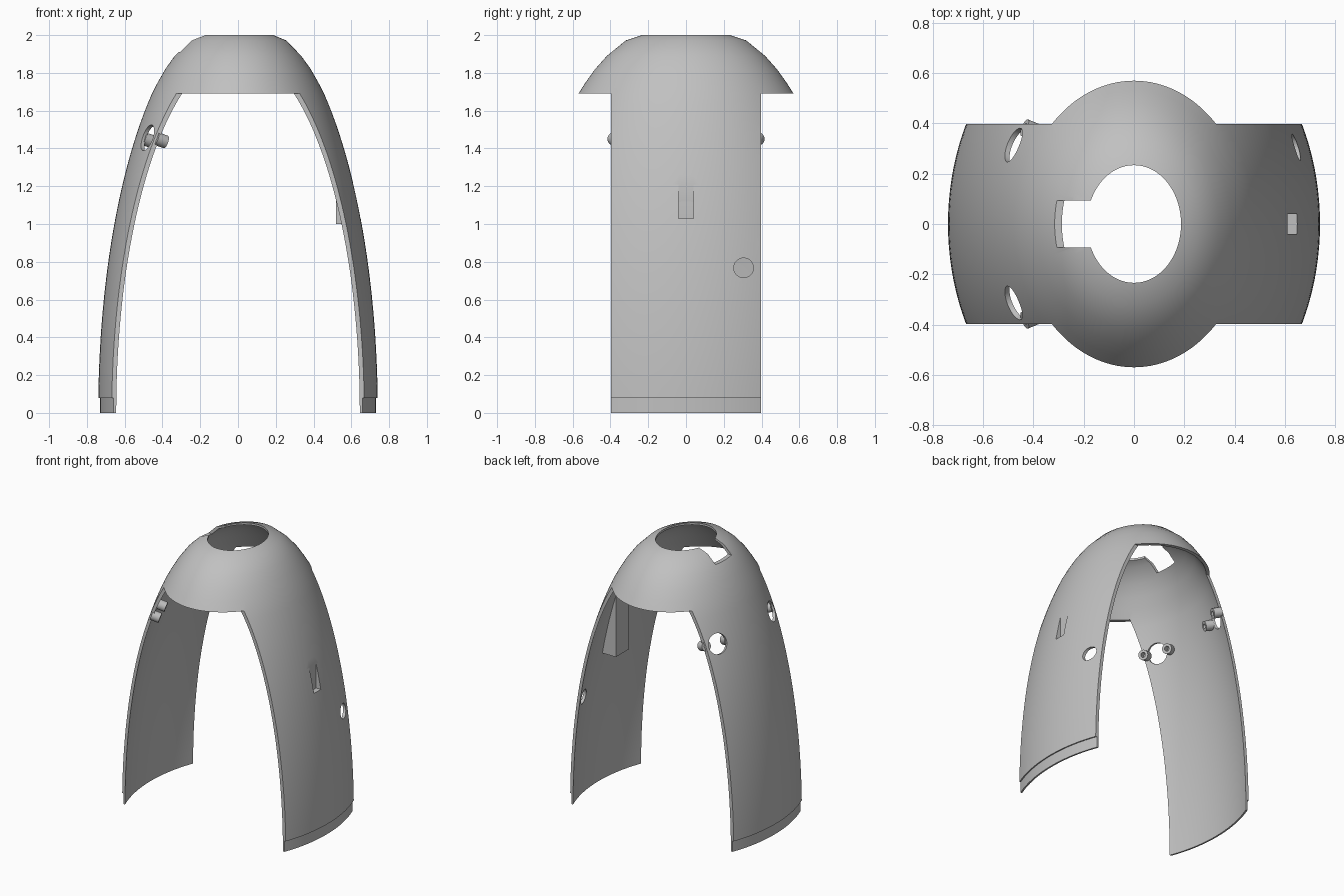
import bpy, bmesh, math
from mathutils import Vector, Matrix

cube = bpy.data.objects.get("Cube")
if cube:
    bpy.data.objects.remove(cube, do_unlink=True)

grey = bpy.data.materials.new("plain grey")
grey.use_nodes = True
colour = (0.53, 0.53, 0.53, 1)
grey.diffuse_color = colour
grey.node_tree.nodes["Principled BSDF"].inputs["Base Color"].default_value = colour

STRETCH = 1.25                      # depth of the oval dome relative to its width
BASE_R, APEX = 0.74, 2.145
HALF_DEPTH, ARCH_Z, LIP_Z = 0.397, 1.69, 0.08


def radius(z):
    return BASE_R * math.sqrt(1 - (z / APEX) ** 2)


def finish(bm, name):
    bmesh.ops.recalc_face_normals(bm, faces=bm.faces)
    mesh = bpy.data.meshes.new(name)
    bm.to_mesh(mesh)
    bm.free()
    mesh.materials.append(grey)
    obj = bpy.data.objects.new(name, mesh)
    bpy.context.collection.objects.link(obj)
    return obj


def lathe(name, profile, steps, matrix):
    """Revolve a closed (radius, height) profile around z."""
    bm = bmesh.new()
    rings = []
    for i in range(steps):
        a = math.tau * i / steps
        rings.append([bm.verts.new((r * math.cos(a), r * math.sin(a), z)) for r, z in profile])
    n = len(profile)
    for i, ring in enumerate(rings):
        other = rings[(i + 1) % steps]
        for j in range(n):
            k = (j + 1) % n
            bm.faces.new((ring[j], other[j], other[k], ring[k]))
    bm.transform(matrix)
    return finish(bm, name)


def box(name, low, high):
    low, high = Vector(low), Vector(high)
    bm = bmesh.new()
    size = high - low
    bmesh.ops.create_cube(bm, size=1, matrix=Matrix.Translation((low + high) / 2) @ Matrix.Diagonal((*size, 1)))
    return finish(bm, name)


def rod(name, centre, axis, r, length):
    bm = bmesh.new()
    turn = Vector(axis).to_track_quat("Z", "Y").to_matrix().to_4x4()
    bmesh.ops.create_cone(bm, cap_ends=True, segments=40, radius1=r, radius2=r, depth=length,
                          matrix=Matrix.Translation(centre) @ turn)
    return finish(bm, name)


def activate(obj):
    bpy.ops.object.select_all(action="DESELECT")
    obj.select_set(True)
    bpy.context.view_layer.objects.active = obj


def cut(obj, cutter):
    mod = obj.modifiers.new("cut", "BOOLEAN")
    mod.operation, mod.solver, mod.object = "DIFFERENCE", "EXACT", cutter
    activate(obj)
    bpy.ops.object.modifier_apply(modifier=mod.name)


def smooth(obj):
    activate(obj)
    bpy.ops.object.shade_smooth_by_angle(angle=math.radians(30))


# Dome shell, with a stepped lip at the foot and an open crown
heights = [LIP_Z + (ARCH_Z - LIP_Z) * i / 30 for i in range(31)]
crown = [(0.425, 1.75), (0.385, 1.82), (0.335, 1.89), (0.255, 1.972)]
side = [(radius(z), z) for z in heights] + crown
inner = [(r - 0.021, z - 0.008 * (z > ARCH_Z)) for r, z in side]
profile = [(0.731, 0), (0.731, LIP_Z)] + side + [(0.187, 2), (0.187, 1.985)]
profile += inner[::-1] + [(0.719, 0)]
shell = lathe("dome_shell", profile, 128, Matrix.Diagonal((1, STRETCH, 1, 1)))

# Cutters: front and back arches, crown notch, pocket and cable hole
pocket = box("pocket_cutter", (0.61, -0.04, 1.03), (0.9, 0.04, 1.4))
cutters = [
    box("front_arch_cutter", (-1, -1.5, -0.5), (1, -HALF_DEPTH, ARCH_Z)),
    box("back_arch_cutter", (-1, HALF_DEPTH, -0.5), (1, 1.5, ARCH_Z)),
    box("notch_cutter", (-0.5, -0.093, 1.91), (-0.1, 0.093, 2.2)),
    rod("cable_hole_cutter", (0.7, 0.305, 0.768), (1, 0, 0), 0.052, 0.5),
    pocket,
]

# Round windows on the right wall, each between two hollow screw posts
WIN_Y, WIN_Z = 0.315, 1.457
for s, label in ((-1, "front"), (1, "back")):
    a = radius(WIN_Z)

    def on_shell(y):
        return Vector((-a * math.sqrt(1 - (y / a / STRETCH) ** 2), s * y, WIN_Z))

    centre = on_shell(WIN_Y)
    normal = Vector((centre.x / BASE_R ** 2, centre.y / (BASE_R * STRETCH) ** 2, WIN_Z / APEX ** 2)).normalized()
    cutters.append(rod(label + "_window_cutter", centre, normal, 0.072, 0.2))
    turn = (-normal).to_track_quat("Z", "Y").to_matrix().to_4x4()
    for y, part in ((0.222, "inner"), (0.388, "outer")):
        start = on_shell(y) - normal * 0.012
        tube = [(0.035, 0), (0.035, 0.06), (0.017, 0.06), (0.017, 0)]
        post = lathe(f"{label}_{part}_screw_post", tube, 32, Matrix.Translation(start) @ turn)
        smooth(post)

# Wedge block behind the pocket, hanging inside the left wall
bm = bmesh.new()
levels = [1.0 + 0.46 * i / 8 for i in range(9)]
outline = [(0.52, 1.0)] + [(radius(z) - 0.012, z) for z in levels] + [(0.52, 1.46)]
face = bm.faces.new([bm.verts.new((x, -0.075, z)) for x, z in outline])
grown = bmesh.ops.extrude_face_region(bm, geom=[face])
bmesh.ops.translate(bm, vec=(0, 0.15, 0), verts=[v for v in grown["geom"] if isinstance(v, bmesh.types.BMVert)])
block = finish(bm, "pocket_block")
cut(block, pocket)
smooth(block)

for cutter in cutters:
    cut(shell, cutter)
for cutter in cutters:
    bpy.data.objects.remove(cutter, do_unlink=True)
smooth(shell)
